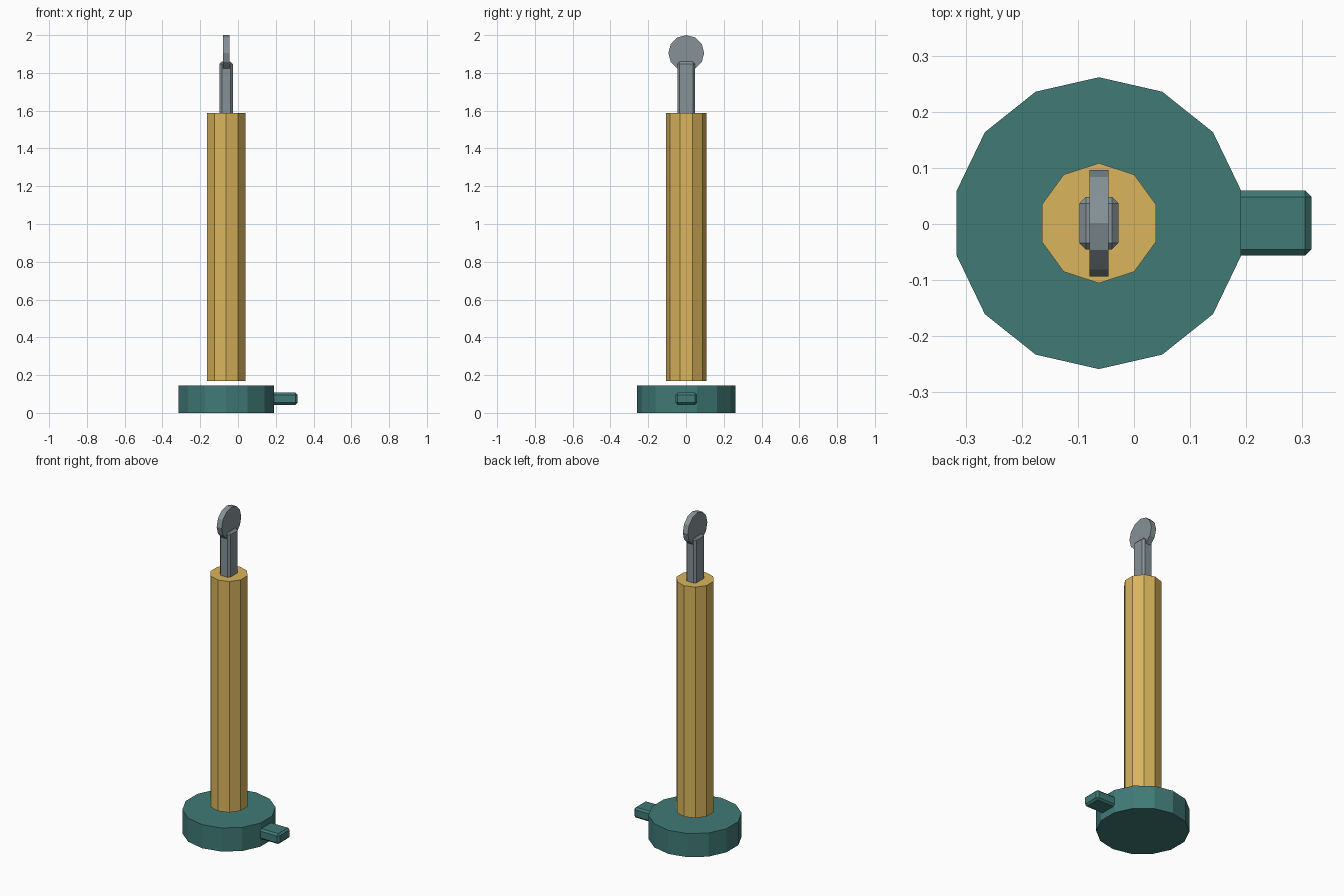
import bpy, math

if "Cube" in bpy.data.objects:
    bpy.data.objects.remove(bpy.data.objects["Cube"])

CX, CY = -0.0625, 0.0015  # shared vertical axis of the model


def material(name, colour):
    m = bpy.data.materials.new(name)
    m.diffuse_color = (*colour, 1.0)
    m.use_nodes = True
    m.node_tree.nodes["Principled BSDF"].inputs["Base Color"].default_value = m.diffuse_color
    return m


def finish(name, mat):
    ob = bpy.context.object
    ob.name = name
    ob.data.materials.append(mat)
    return ob


def prism(name, sides, radius, z0, z1, mat):
    """Upright prism with a corner pointing along +y."""
    bpy.ops.mesh.primitive_cylinder_add(vertices=sides, radius=radius, depth=z1 - z0,
                                        location=(CX, CY, (z0 + z1) / 2))
    return finish(name, mat)


def bevelled_box(name, lo, hi, bevel, mat):
    centre = [(a + b) / 2 for a, b in zip(lo, hi)]
    bpy.ops.mesh.primitive_cube_add(size=1, location=centre)
    ob = finish(name, mat)
    for v in ob.data.vertices:
        v.co = [c * (b - a) for c, a, b in zip(v.co, lo, hi)]
    mod = ob.modifiers.new("chamfer", 'BEVEL')
    mod.width = bevel
    mod.segments = 1
    return ob


teal = material("teal", (0.051, 0.195, 0.183))
gold = material("gold", (0.70, 0.46, 0.108))
grey = material("grey", (0.24, 0.29, 0.31))

# Round base and its side tab
prism("base", 14, 0.26, 0.0, 0.145, teal)
bevelled_box("side_tab", (0.12, CY - 0.058, 0.043), (0.316, CY + 0.058, 0.107), 0.011, teal)

# Tall column, floating slightly above the base
prism("column", 10, 0.107, 0.17, 1.588, gold)

# Chamfered stem rising out of the column
bevelled_box("stem", (CX - 0.035, CY - 0.047, 1.50), (CX + 0.035, CY + 0.047, 1.86), 0.012, grey)

# Thin upright disc on top of the stem, facing sideways
bpy.ops.mesh.primitive_cylinder_add(vertices=12, radius=0.095, depth=0.034,
                                    location=(CX, CY, 1.905),
                                    rotation=(0, math.radians(90), 0))
finish("top_disc", grey)
